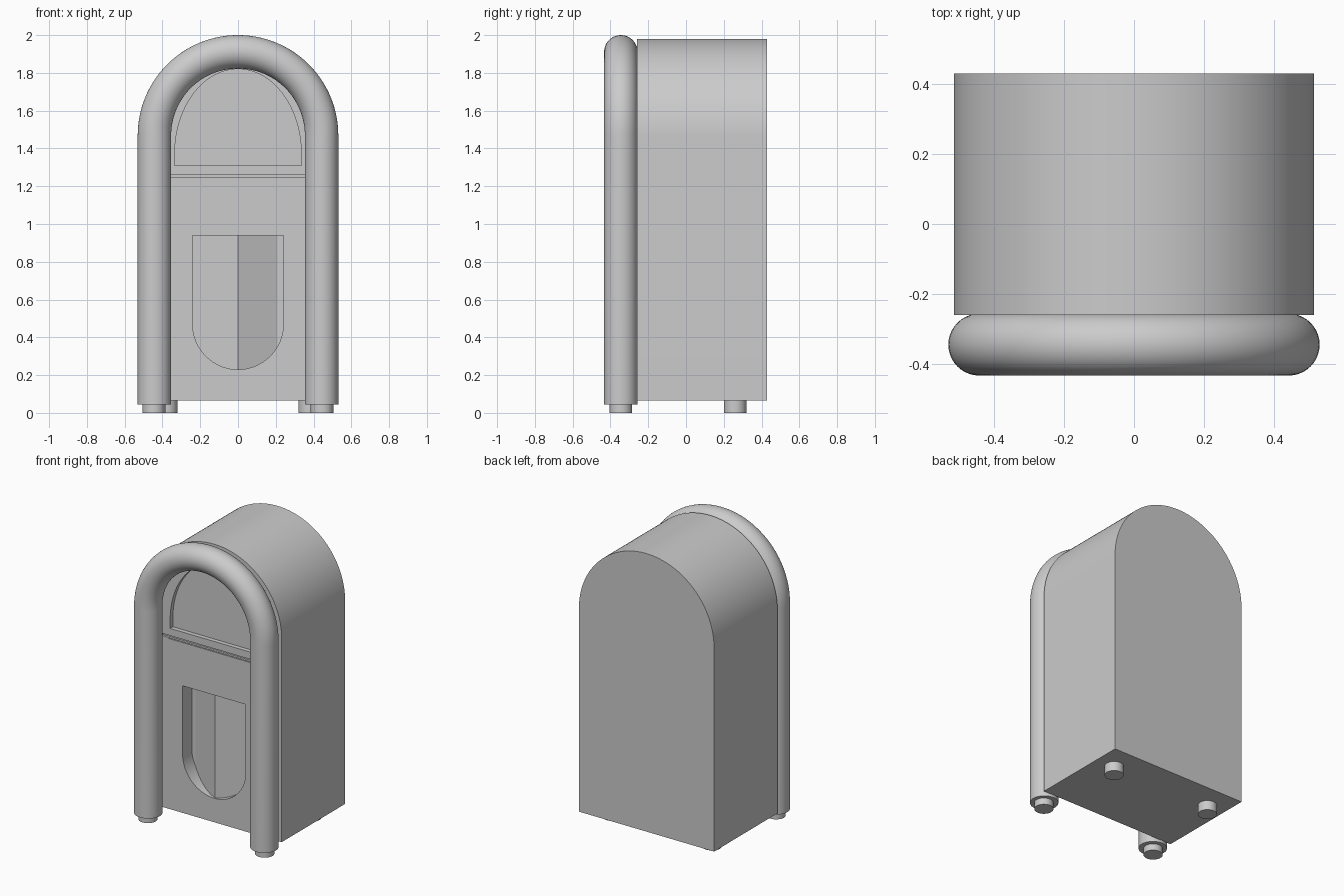
import bpy, bmesh, math
from mathutils import Vector

if "Cube" in bpy.data.objects:
    bpy.data.objects.remove(bpy.data.objects["Cube"])

grey = bpy.data.materials.new("plain grey")
grey.diffuse_color = (0.6, 0.6, 0.6, 1)
grey.use_nodes = True
grey.node_tree.nodes["Principled BSDF"].inputs["Base Color"].default_value = grey.diffuse_color


def finish(name, bm, smooth=True):
    bmesh.ops.recalc_face_normals(bm, faces=bm.faces[:])
    me = bpy.data.meshes.new(name)
    bm.to_mesh(me)
    bm.free()
    me.materials.append(grey)
    ob = bpy.data.objects.new(name, me)
    bpy.context.collection.objects.link(ob)
    if smooth:
        shade(ob)
    return ob


def shade(ob):
    bpy.ops.object.select_all(action='DESELECT')
    ob.select_set(True)
    bpy.context.view_layer.objects.active = ob
    bpy.ops.object.shade_smooth_by_angle(angle=math.radians(30))


def prism(name, outline, direction, smooth=True):
    """Extrude a closed outline of 3D points along a direction."""
    bm = bmesh.new()
    face = bm.faces.new([bm.verts.new(p) for p in outline])
    out = bmesh.ops.extrude_face_region(bm, geom=[face])
    moved = [g for g in out["geom"] if isinstance(g, bmesh.types.BMVert)]
    bmesh.ops.translate(bm, verts=moved, vec=Vector(direction))
    return finish(name, bm, smooth)


def arch(half, base, spring, rise, y, n=64):
    """Outline with a flat base and a half-ellipse at the other end."""
    pts = [(half * math.cos(math.pi * i / n), y,
            spring + rise * math.sin(math.pi * i / n)) for i in range(n + 1)]
    return pts + [(-half, y, base), (half, y, base)]


def rect(x, z0, z1, y):
    return [(-x, y, z0), (x, y, z0), (x, y, z1), (-x, y, z1)]


def cut(target, cutter):
    cutter.hide_render = True
    mod = target.modifiers.new("cut", 'BOOLEAN')
    mod.operation = 'DIFFERENCE'
    mod.solver = 'EXACT'
    mod.object = cutter
    bpy.context.view_layer.update()
    graph = bpy.context.evaluated_depsgraph_get()
    me = bpy.data.meshes.new_from_object(target.evaluated_get(graph))
    target.modifiers.clear()
    target.data = me
    bpy.data.objects.remove(cutter)


FRONT = -0.26

# Arched cabinet
cabinet = prism("cabinet", arch(0.515, 0.065, 1.465, 0.515, FRONT), (0, 0.69, 0), False)

# Recesses in the front: arched window, groove, rounded pocket
cut(cabinet, prism("window_cutter", arch(0.335, 1.31, 1.37, 0.45, FRONT - 0.05), (0, 0.08, 0), False))
cut(cabinet, prism("groove_cutter", rect(0.40, 1.245, 1.26, FRONT - 0.05), (0, 0.065, 0), False))
cut(cabinet, prism("pocket_cutter", arch(0.24, 0.94, 0.47, -0.24, FRONT - 0.05), (0, 0.15, 0), False))
shade(cabinet)

# Upright wedge standing inside the pocket
prism("pocket_wedge", [(0, FRONT + 0.008, 0.2), (0.21, FRONT + 0.1, 0.2),
                       (0.21, FRONT + 0.12, 0.2), (-0.21, FRONT + 0.12, 0.2),
                       (-0.21, FRONT + 0.1, 0.2)], (0, 0, 0.76), False)

# Thin plate between pocket and window
prism("middle_band", rect(0.345, 1.0, 1.24, FRONT - 0.004), (0, 0.006, 0), False)

# Round tube arch around the front
R, TR, CY, CZ = 0.4425, 0.0885, -0.345, 1.469
path = [((R, 0.045), 0.0)]
path += [((R * math.cos(a), CZ + R * math.sin(a)), a)
         for a in (math.pi * i / 56 for i in range(57))]
path += [((-R, 0.045), math.pi)]
bm = bmesh.new()
SIDES = 40
rings = []
for (x, z), a in path:
    ring = []
    for k in range(SIDES):
        t = math.tau * k / SIDES
        d = TR * math.cos(t)
        ring.append(bm.verts.new((x + d * math.cos(a), CY + TR * math.sin(t), z + d * math.sin(a))))
    rings.append(ring)
for r0, r1 in zip(rings, rings[1:]):
    for k in range(SIDES):
        j = (k + 1) % SIDES
        bm.faces.new((r0[k], r0[j], r1[j], r1[k]))
bm.faces.new(rings[0])
bm.faces.new(rings[-1])
finish("tube_arch", bm)

# Feet under the tube ends and under the back of the cabinet
for side, sx in (("left", -1), ("right", 1)):
    for name, x, y, top in (("front", 0.445, CY, 0.05), ("back", 0.38, 0.26, 0.07)):
        circle = [(sx * x + 0.06 * math.cos(math.tau * k / 32),
                   y + 0.06 * math.sin(math.tau * k / 32), 0) for k in range(32)]
        prism(f"{name}_foot_{side}", circle, (0, 0, top))
